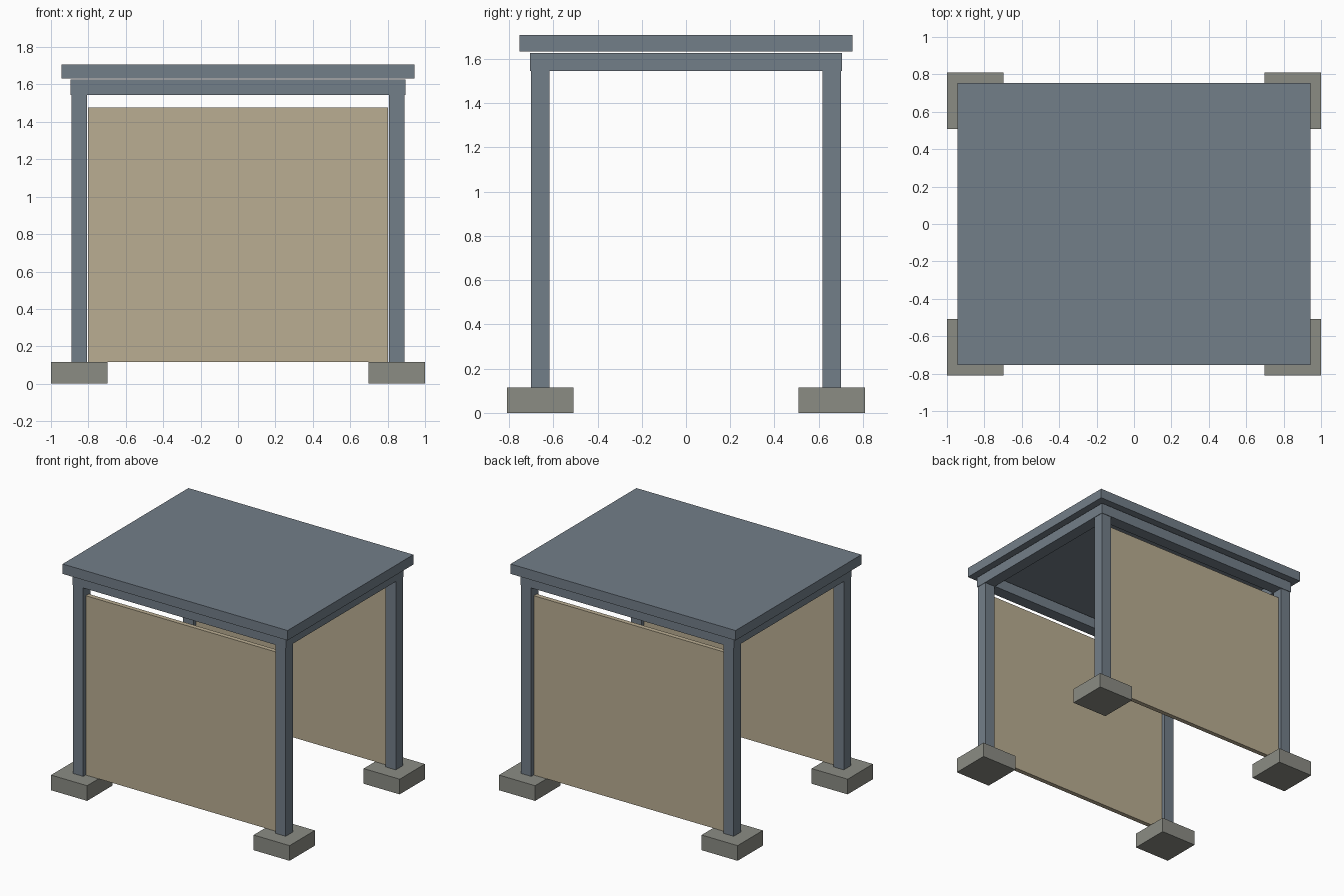
import bpy

if "Cube" in bpy.data.objects:
    bpy.data.objects.remove(bpy.data.objects["Cube"])


def material(name, rgb):
    m = bpy.data.materials.new(name)
    m.diffuse_color = (*rgb, 1.0)
    m.use_nodes = True
    m.node_tree.nodes["Principled BSDF"].inputs["Base Color"].default_value = m.diffuse_color
    return m


STEEL = material("slate steel", (0.171, 0.209, 0.250))
CONCRETE = material("grey concrete", (0.258, 0.263, 0.231))
BOARD = material("tan board", (0.491, 0.418, 0.288))


def box(name, x, y, z, mat):
    """Box filling the given (low, high) ranges."""
    ranges = (x, y, z)
    bpy.ops.mesh.primitive_cube_add(size=1)
    ob = bpy.context.object
    ob.name = name
    mid = [(a + b) / 2 for a, b in ranges]
    dim = [b - a for a, b in ranges]
    for v in ob.data.vertices:
        v.co = [m + c * d for m, c, d in zip(mid, v.co, dim)]
    ob.data.materials.append(mat)
    return ob


def around(centre, half):
    return (centre - half, centre + half)


PX, PY = 0.849, 0.659          # post centre lines
FOOT_TOP = 0.115
BEAM_Z = (1.545, 1.626)
POST_HALF, BEAM_HALF = 0.0425, 0.046

# Footings and posts at the four corners
for sx, side in ((-1, "left"), (1, "right")):
    for sy, end in ((-1, "front"), (1, "back")):
        box(f"footing_{end}_{side}", around(sx * PX, 0.151), around(sy * PY, 0.151),
            (0, FOOT_TOP), CONCRETE)
        box(f"post_{end}_{side}", around(sx * PX, POST_HALF), around(sy * PY, POST_HALF),
            (FOOT_TOP, BEAM_Z[0]), STEEL)

# Front and back: long beam over a wall panel
for sy, end in ((-1, "front"), (1, "back")):
    box(f"beam_{end}", around(0, PX + BEAM_HALF), around(sy * PY, BEAM_HALF), BEAM_Z, STEEL)
    box(f"wall_panel_{end}", around(0, 0.802), around(sy * PY, 0.0175),
        (0.117, 1.476), BOARD)

# Side beams butt between the long beams
for sx, side in ((-1, "left"), (1, "right")):
    box(f"beam_{side}", around(sx * PX, BEAM_HALF), around(0, PY - BEAM_HALF), BEAM_Z, STEEL)

# Flat roof slab, just clear of the beams
box("roof_slab", around(0, 0.943), around(0, 0.753), (1.633, 1.708), STEEL)
